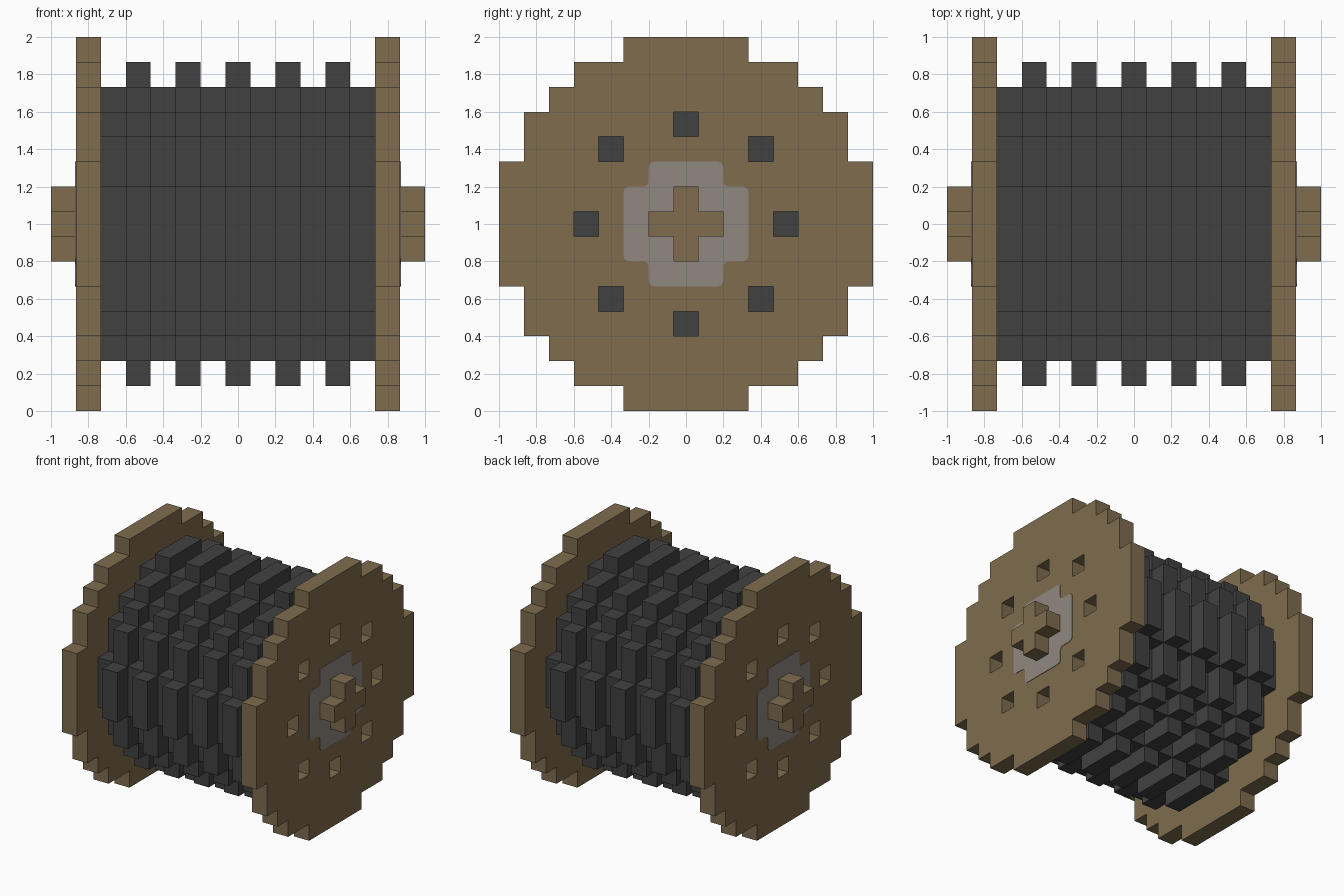
import bpy
import bmesh
from mathutils import Vector

if "Cube" in bpy.data.objects:
    bpy.data.objects.remove(bpy.data.objects["Cube"], do_unlink=True)

U = 2 / 15  # size of one block


def material(name, rgb):
    m = bpy.data.materials.new(name)
    m.use_nodes = True
    m.diffuse_color = (*rgb, 1)
    bsdf = m.node_tree.nodes["Principled BSDF"]
    bsdf.inputs["Base Color"].default_value = (*rgb, 1)
    bsdf.inputs["Roughness"].default_value = 0.9
    return m


WOOD = material("brown wood", (0.209, 0.150, 0.076))
DARK = material("dark winding", (0.053, 0.053, 0.053))
GREY = material("grey hub ring", (0.283, 0.246, 0.216))


def stepped_outline(corners):
    """Full stepped outline from the outer corners of one quarter."""
    quarter = []
    for i, (y, z) in enumerate(corners):
        quarter.append((y, z))
        if i + 1 < len(corners):
            quarter.append((y, corners[i + 1][1]))
    points = []
    for _ in range(4):
        points += quarter
        quarter = [(z, -y) for y, z in quarter]
    return points


def slab(name, corners, x0, x1, mat, holes=(), rounding=0):
    """Extrude a stepped outline along x, with optional square holes."""
    bm = bmesh.new()
    loops = [stepped_outline(corners)]
    for hy, hz in holes:
        loops.append([(hy + a, hz + b) for a, b in
                      ((-.5, -.5), (.5, -.5), (.5, .5), (-.5, .5))])
    edges = []
    for loop in loops:
        vs = [bm.verts.new((x0, y * U, z * U + 1)) for y, z in loop]
        if holes:
            edges += [bm.edges.new((vs[i - 1], vs[i])) for i in range(len(vs))]
        else:
            bm.faces.new(vs)
    if holes:
        bmesh.ops.triangle_fill(bm, edges=edges, use_beauty=True, normal=Vector((1, 0, 0)))
    if rounding:
        bmesh.ops.bevel(bm, geom=bm.verts[:], offset=rounding, segments=3,
                        profile=0.5, affect='VERTICES')
    ext = bmesh.ops.extrude_face_region(bm, geom=bm.faces[:], use_keep_orig=True)
    moved = [g for g in ext["geom"] if isinstance(g, bmesh.types.BMVert)]
    bmesh.ops.translate(bm, verts=moved, vec=(x1 - x0, 0, 0))
    bmesh.ops.recalc_face_normals(bm, faces=bm.faces[:])
    mesh = bpy.data.meshes.new(name)
    bm.to_mesh(mesh)
    bm.free()
    mesh.materials.append(mat)
    obj = bpy.data.objects.new(name, mesh)
    bpy.context.collection.objects.link(obj)
    return obj


# Outer corners of one quarter of each section, in blocks
FLANGE = [(2.5, 7.5), (4.5, 6.5), (5.5, 5.5), (6.5, 4.5), (7.5, 2.5)]
CORE = [(1.5, 5.5), (3.5, 4.5), (4.5, 3.5), (5.5, 1.5)]
RIB = [(1.5, 6.5), (3.5, 5.5), (4.5, 4.5), (5.5, 3.5), (6.5, 1.5)]
RING = [(1.5, 2.5), (2.5, 1.5)]
AXLE = [(0.5, 1.5), (1.5, 0.5)]
HOLES = [(0, 4), (3, 3), (4, 0), (3, -3), (0, -4), (-3, -3), (-4, 0), (-3, 3)]

# Wound core with five raised ribs
slab("core", CORE, -5.5 * U, 5.5 * U, DARK)
for i in range(5):
    x = (i - 2) * 2 * U
    slab(f"rib_{i + 1}", RIB, x - U / 2, x + U / 2, DARK)

# End flanges, hub rings and axle stubs
for side, s in (("left", 1), ("right", -1)):
    slab(f"flange_{side}", FLANGE, s * 5.5 * U, s * 6.5 * U, WOOD, HOLES)
    slab(f"hub_ring_{side}", RING, s * 6.5 * U, s * (6.5 * U + 0.004), GREY, rounding=0.03)
    slab(f"axle_{side}", AXLE, s * 6.5 * U, s * 7.5 * U, WOOD)
